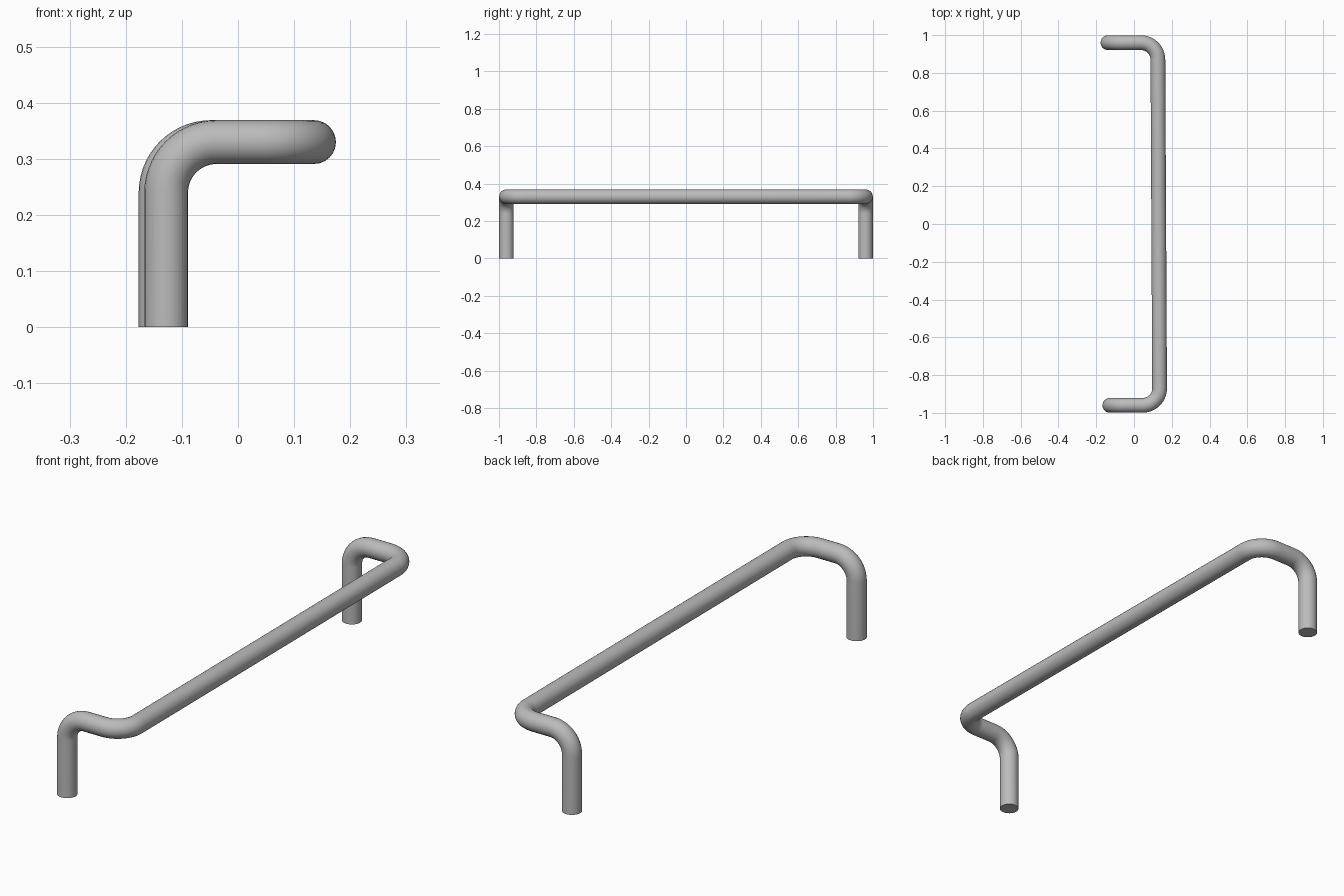
import bpy
from mathutils import Vector

cube = bpy.data.objects.get("Cube")
if cube:
    bpy.data.objects.remove(cube, do_unlink=True)

RADIUS = 0.039
BEND = 0.09
STEPS = 14

# Brushed grey metal
metal = bpy.data.materials.new("grey_metal")
metal.use_nodes = True
grey = (0.5, 0.5, 0.5, 1)
metal.diffuse_color = grey
metal.node_tree.nodes["Principled BSDF"].inputs["Base Color"].default_value = grey


def round_corner(before, corner, after):
    """Circular arc of radius BEND replacing a right-angled corner."""
    a = (before - corner).normalized() * BEND
    b = (after - corner).normalized() * BEND
    centre = corner + a + b
    quarter = a.rotation_difference(-b)
    points = []
    for i in range(STEPS + 1):
        turn = quarter.copy()
        turn.identity()
        points.append(centre + turn.slerp(quarter, i / STEPS) @ -b)
    return points


# Centre line: front foot, front bends, long bar, back bends, back foot
corners = [Vector(p) for p in (
    (-0.128, -0.96, 0), (-0.128, -0.96, 0.33), (0.136, -0.96, 0.33),
    (0.126, 0.96, 0.33), (-0.138, 0.96, 0.33), (-0.138, 0.96, 0))]
path = [corners[0]]
for trio in zip(corners, corners[1:], corners[2:]):
    path += round_corner(*trio)
path.append(corners[-1])

# Round bar swept along the centre line
curve = bpy.data.curves.new("handle_bar", "CURVE")
curve.dimensions = "3D"
curve.bevel_depth = RADIUS
curve.bevel_resolution = 10
curve.use_fill_caps = True
spline = curve.splines.new("POLY")
spline.points.add(len(path) - 1)
for point, co in zip(spline.points, path):
    point.co = (*co, 1)
curve.materials.append(metal)

handle = bpy.data.objects.new("handle_bar", curve)
bpy.context.collection.objects.link(handle)
bpy.ops.object.select_all(action="DESELECT")
handle.select_set(True)
bpy.context.view_layer.objects.active = handle
bpy.ops.object.convert(target="MESH")
bpy.ops.object.shade_smooth_by_angle()
